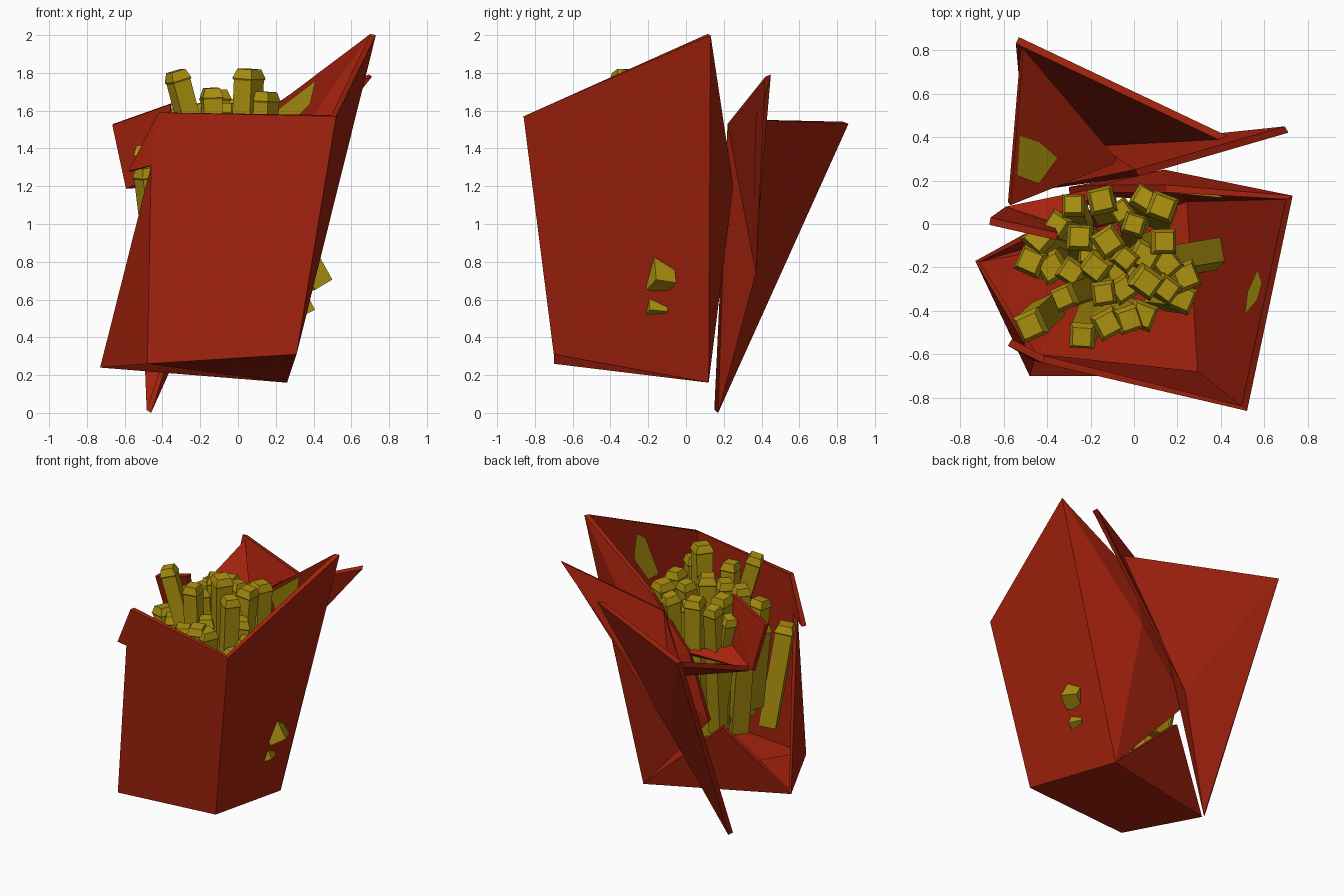
import bpy, random
from mathutils import Vector, Matrix

if "Cube" in bpy.data.objects:
    bpy.data.objects.remove(bpy.data.objects["Cube"])

random.seed(4)


def material(name, col):
    m = bpy.data.materials.new(name)
    m.diffuse_color = (*col, 1)
    m.use_nodes = True
    m.node_tree.nodes["Principled BSDF"].inputs["Base Color"].default_value = m.diffuse_color
    return m


RED = material("carton red", (0.37, 0.016, 0.004))
YELLOW = material("fry yellow", (0.42, 0.29, 0.005))
THICK = 0.035


def mesh(name, verts, faces, mat):
    me = bpy.data.meshes.new(name)
    me.from_pydata(verts, [], faces)
    me.materials.append(mat)
    ob = bpy.data.objects.new(name, me)
    bpy.context.collection.objects.link(ob)
    return ob


def card(name, pts, faces):
    """Folded cardboard: named corners, outward facing panels, thickness inward."""
    keys = list(pts)
    ob = mesh(name, [pts[k] for k in keys],
              [[keys.index(k) for k in f.split()] for f in faces], RED)
    mod = ob.modifiers.new("thickness", "SOLIDIFY")
    mod.thickness = THICK
    mod.offset = -1
    return ob


def patch(name, tri, weights):
    """Thin yellow stain on the inner face of a card panel."""
    a, b, c = (Vector(p) for p in tri)
    n = (b - a).cross(c - a).normalized()
    pts = [a + (b - a) * u + (c - a) * v - n * (THICK + 0.006) for u, v in weights]
    mesh(name, pts, [range(len(pts))], YELLOW)


# crumpled carton: front, right, torn back and left, dented floor
box = dict(
    fl0=(-0.48, -0.70, 0.26), fr0=(0.31, -0.70, 0.31),
    br0=(0.26, 0.12, 0.16), bl0=(-0.73, -0.17, 0.24),
    fl1=(-0.42, -0.64, 1.59), fr1=(0.52, -0.86, 1.57), br1=(0.73, 0.13, 2.0),
    back=(0.14, 0.25, 1.2), ridge=(0.15, 0.18, 1.60), notch=(-0.46, -0.63, 1.31),
    tab=(-0.58, -0.56, 1.28), tear=(-0.33, 0.05, 0.7),
    gap=(-0.30, 0.17, 0.78), inner=(-0.15, 0.18, 1.25), dent=(-0.22, -0.10, 0.30))
card("carton", box, [
    "fl0 fr0 fr1 fl1 notch", "fr0 br0 br1 fr1",
    "br0 back br1", "back ridge br1", "br0 gap back", "gap inner back",
    "back inner ridge", "br0 bl0 tear", "bl0 fl0 notch", "notch fl1 tab",
    "fl0 dent br0 fr0", "fl0 bl0 dent", "dent bl0 br0"])

# loose back sheet hanging behind the carton
sheet = dict(
    a=(-0.53, 0.86, 1.53), b=(0.44, 0.40, 1.55), c=(-0.46, 0.17, 0.0),
    e=(-0.13, 0.37, 0.74), t=(0.71, 0.42, 1.78), k=(0.02, 0.22, 1.53),
    f=(-0.58, 0.10, 1.2), x=(-0.08, 0.30, 1.1))
card("back_sheet", sheet, ["a b e", "a e c", "e b t", "e t k", "c e k"])
wing = dict(a=(-0.52, 0.82, 1.49), x=sheet["x"], f=sheet["f"])
card("sheet_wing", wing, ["a x f"])

# bent flap at the upper left
flap = dict(f=(-0.59, 0.08, 1.2), g=(-0.66, 0.03, 1.53), h=(-0.35, -0.04, 1.64),
            m=(-0.38, 0.01, 1.3), n=(-0.10, 0.18, 1.25))
card("left_flap", flap, ["f g h", "f h m", "f m n"])

# yellow stains inside the card
patch("wing_stain", [wing[k] for k in "axf"],
      [(0.03, 0.53), (0.04, 0.78), (0.25, 0.68), (0.41, 0.4), (0.23, 0.43)])
patch("back_stain", [box[k] for k in ("back", "ridge", "br1")],
      [(0.9, 0.02), (0.52, 0.45), (0.3, 0.4), (0.5, 0.05)])
patch("right_stain", [box[k] for k in ("fr0", "br1", "fr1")],
      [(0.40, 0.34), (0.50, 0.42), (0.58, 0.36), (0.62, 0.18), (0.50, 0.20)])


def fry(bottom, top, w, twist):
    """Square stick with a slightly flared, tapered cap."""
    bottom, top = Vector(bottom), Vector(top)
    d = top - bottom
    L = d.length
    M = (Matrix.Translation(bottom) @ d.to_track_quat("Z", "Y").to_matrix().to_4x4()
         @ Matrix.Rotation(twist, 4, "Z"))
    h = w / 2
    rings = [(h * 0.9, 0), (h * 0.9, L - 0.06), (h, L - 0.05), (h * 0.72, L)]
    vs = [M @ Vector((sx * r, sy * r, z)) for r, z in rings
          for sx, sy in ((-1, -1), (1, -1), (1, 1), (-1, 1))]
    fs = [(3, 2, 1, 0), (12, 13, 14, 15)]
    for k in (0, 4, 8):
        fs += [(k + i, k + (i + 1) % 4, k + 4 + (i + 1) % 4, k + 4 + i) for i in range(4)]
    mesh("fry", vs, fs, YELLOW)


# bundle of fries: x, y, z of each top
tops = [(-.28, .09, 1.58), (-.15, .11, 1.62), (0, 0, 1.66), (.13, .08, 1.66),
        (-.12, -.08, 1.71), (.14, -.08, 1.68), (.24, -.24, 1.4), (.06, -.27, 1.82),
        (.15, -.3, 1.7), (-.04, -.16, 1.64), (-.14, -.32, 1.72), (-.02, -.44, 1.5),
        (-.24, -.52, 1.4), (-.12, -.46, 1.48), (-.29, -.22, 1.62), (-.18, -.2, 1.64),
        (-.48, -.17, 1.42), (-.36, 0, 1.5), (-.44, -.06, 1.42),
        (.04, -.42, 1.48), (.05, .12, 1.6), (-.25, -.06, 1.6), (-.48, -.47, 1.3),
        (.05, -.15, 1.55), (-.05, -.3, 1.5), (-.06, .06, 1.55), (.22, -.34, 1.35),
        (-.38, -.2, 1.4), (-.2, -.13, 1.5), (.15, -.18, 1.5)]
for x, y, z in tops:
    base = (-0.08 + (x + 0.1) * 0.7 + random.uniform(-.05, .05),
            -0.18 + (y + 0.17) * 0.7 + random.uniform(-.05, .05),
            random.uniform(0.5, 0.8))
    fry(base, (x, y, z), random.uniform(0.1, 0.13), random.uniform(-0.4, 0.4))

# tall leaning fry, and fries that pierce the right panel
fry((-0.05, -0.25, 0.75), (-0.33, -0.34, 1.81), 0.11, 0.1)
fry((0.43, -0.13, 0.67), (0.0, -0.2, 1.45), 0.13, 0.3)
fry((0.35, -0.16, 0.52), (-0.08, -0.22, 1.4), 0.11, 0.2)
